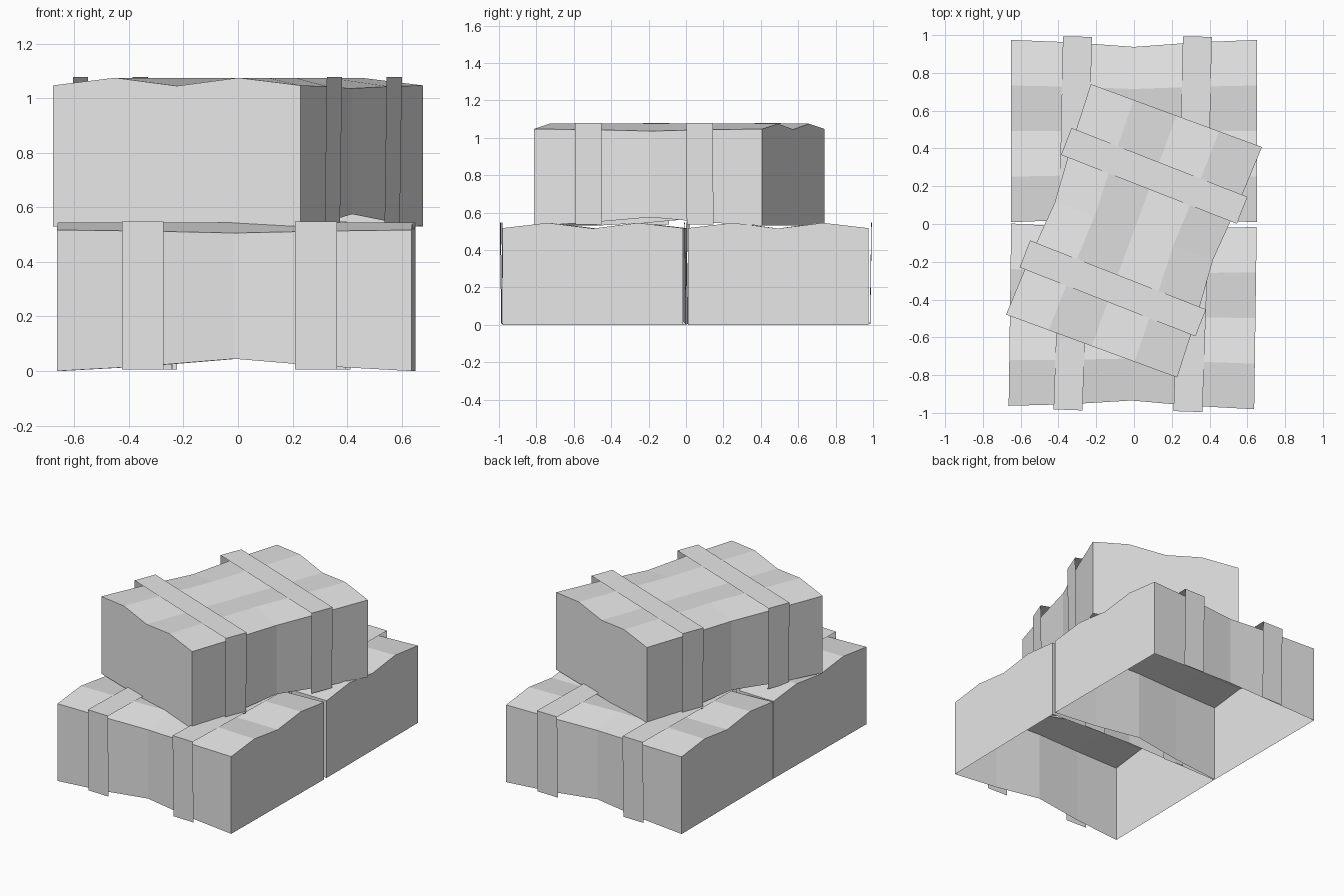
import bpy, bmesh
from math import radians
from mathutils import Matrix

cube = bpy.data.objects.get("Cube")
if cube:
    bpy.data.objects.remove(cube, do_unlink=True)

grey = bpy.data.materials.new("plain_grey")
grey.use_nodes = True
grey.diffuse_color = (0.8, 0.8, 0.8, 1)
grey.node_tree.nodes["Principled BSDF"].inputs["Base Color"].default_value = (0.8, 0.8, 0.8, 1)

LENGTH, DEPTH = 1.3, 0.965
TOP_WAVE = [0.517, 0.545, 0.515, 0.545, 0.517]   # heights across the depth
PINCH = [0, 0.013, 0.037, 0.013, 0]              # long walls bow inwards
ARCH = [0, 0.018, 0.045, 0.018, 0]               # long lower edges lift


def add_object(name, bm, place):
    mesh = bpy.data.meshes.new(name)
    bm.to_mesh(mesh)
    bm.free()
    mesh.materials.append(grey)
    obj = bpy.data.objects.new(name, mesh)
    obj.matrix_world = place
    bpy.context.collection.objects.link(obj)
    return obj


def add_box(name, place):
    """Bottomless box with a wavy lid and bowed long walls."""
    bm = bmesh.new()
    bmesh.ops.create_grid(bm, x_segments=4, y_segments=4, size=1)
    column = {}
    for v in bm.verts:
        i, j = round((v.co.x + 1) * 2), round((v.co.y + 1) * 2)
        column[v] = i
        v.co.x *= LENGTH / 2
        v.co.y *= DEPTH / 2 - PINCH[i]
        v.co.z = TOP_WAVE[j] - (PINCH[i] * 0.3 if j in (0, 4) else 0)
    # walls drop from the lid's rim
    rim = [e for e in bm.edges if e.is_boundary]
    made = bmesh.ops.extrude_edge_only(bm, edges=rim)["geom"]
    for v in made:
        if isinstance(v, bmesh.types.BMVert):
            i = round((v.co.x / LENGTH + 0.5) * 4)
            v.co.z = ARCH[i]
    bmesh.ops.recalc_face_normals(bm, faces=bm.faces)
    add_object(name, bm, place)


def add_strap(name, x, place):
    """Thin band folded over the lid and down both long walls."""
    bm = bmesh.new()
    path = [(-0.492, 0.005), (-0.5, 0.548), (0.5, 0.548), (0.492, 0.005)]
    rows = [[bm.verts.new((s * 0.0765, y, z)) for s in (-1, 1)] for y, z in path]
    for a, b in zip(rows, rows[1:]):
        bm.faces.new((a[0], a[1], b[1], b[0]))
    turn = Matrix.Translation((x, 0, 0)) @ Matrix.Rotation(radians(-1.2), 4, "Z")
    add_object(name, bm, place @ turn)


# two boxes side by side, and a third turned on top
crates = {
    "front_box": (-0.007, -0.489, 0, -0.8),
    "back_box": (0.0, 0.492, 0, 180),
    "upper_box": (0.0, -0.036, 0.53, 69.8),
}
for name, (x, y, z, angle) in crates.items():
    place = Matrix.Translation((x, y, z)) @ Matrix.Rotation(radians(angle), 4, "Z")
    add_box(name, place)
    for side, offset in (("left", 0.31), ("right", -0.325)):
        add_strap(f"{name}_{side}_strap", offset, place)
